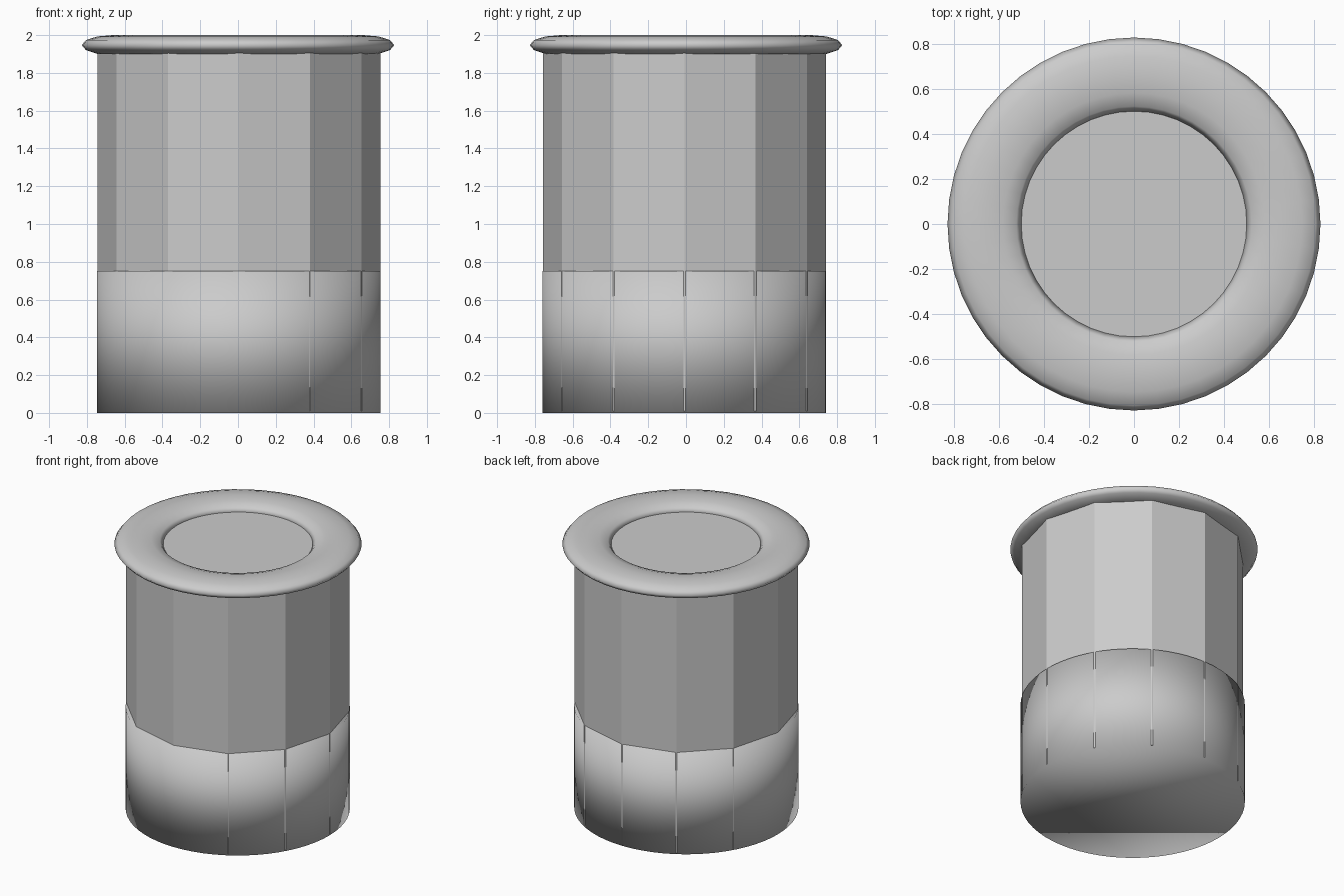
import bpy

if "Cube" in bpy.data.objects:
    bpy.data.objects.remove(bpy.data.objects["Cube"])

def cylinder(name, sides, radius, z0, z1, x, y, smooth):
    bpy.ops.mesh.primitive_cylinder_add(vertices=sides, radius=radius, depth=z1 - z0,
                                        location=(x, y, (z0 + z1) / 2))
    ob = bpy.context.object
    ob.name = name
    if smooth:
        bpy.ops.object.shade_smooth()
    return ob

# twelve-sided flat-shaded body, its flat top fills the rim opening
cylinder("body", 12, 0.75, 0.01, 1.947, 0.005, -0.008, False)

# round lower sleeve, fully smooth shaded including its caps
cylinder("base_sleeve", 64, 0.75, 0.0, 0.75, 0.004, -0.009, True)

# flattened ring around the top
bpy.ops.mesh.primitive_torus_add(major_radius=0.6635, minor_radius=0.1635,
                                 major_segments=48, minor_segments=12,
                                 location=(0, 0, 1.947))
rim = bpy.context.object
rim.name = "rim"
rim.scale.z = 0.053 / 0.1635
bpy.ops.object.transform_apply(location=False, rotation=False, scale=True)
bpy.ops.object.shade_smooth()
